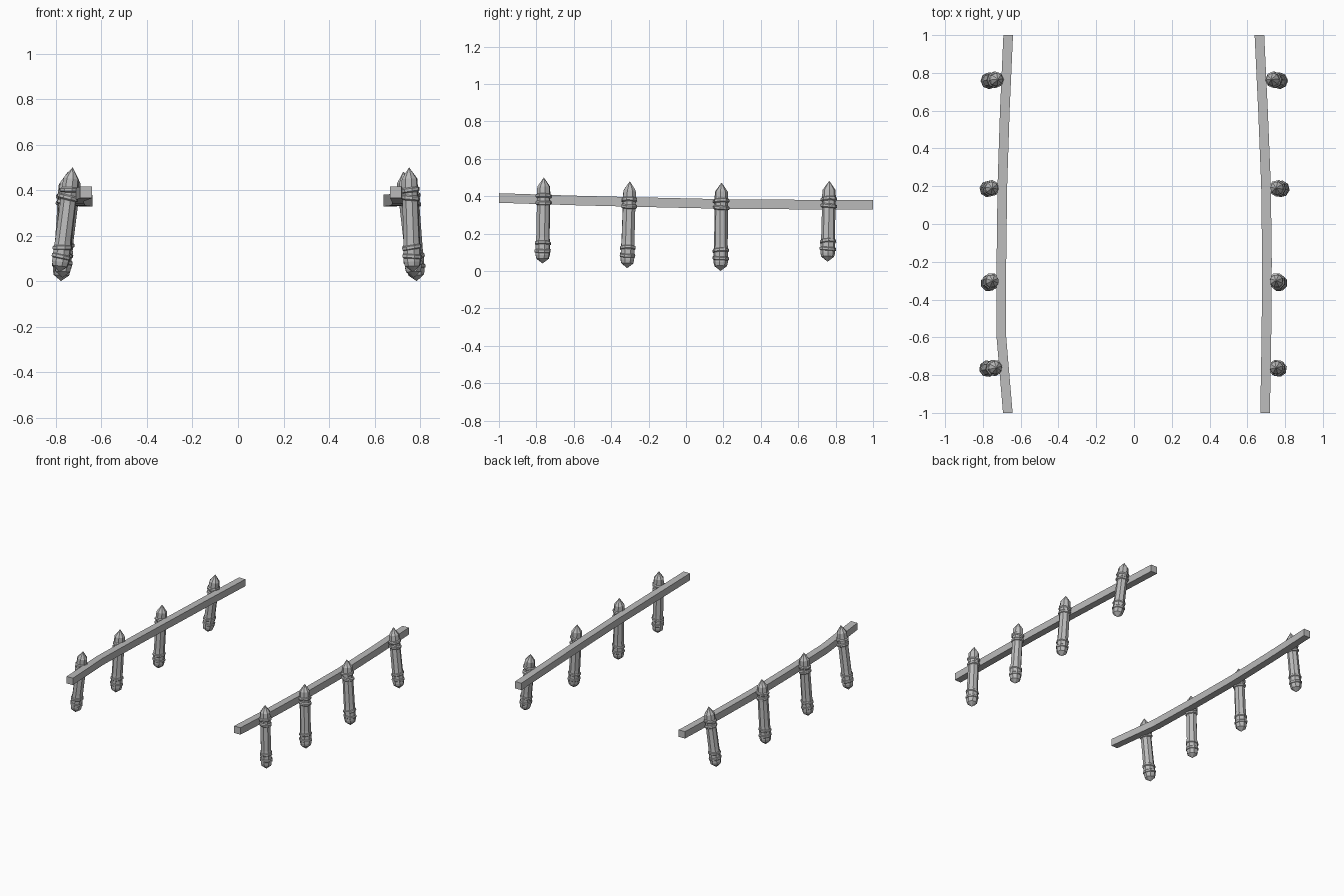
import bpy, bmesh, math
from mathutils import Vector, Matrix

if "Cube" in bpy.data.objects:
    bpy.data.objects.remove(bpy.data.objects["Cube"])

grey = bpy.data.materials.new("weathered grey wood")
grey.diffuse_color = (0.5, 0.5, 0.5, 1)
grey.use_nodes = True
grey.node_tree.nodes["Principled BSDF"].inputs["Base Color"].default_value = grey.diffuse_color


def finish(name, bm):
    bmesh.ops.recalc_face_normals(bm, faces=bm.faces)
    me = bpy.data.meshes.new(name)
    bm.to_mesh(me)
    bm.free()
    me.materials.append(grey)
    ob = bpy.data.objects.new(name, me)
    bpy.context.collection.objects.link(ob)
    return ob


def lathe(bm, profile, matrix, sides=8):
    """Closed spun solid; profile is (radius, height), radius 0 makes a tip."""
    rings = []
    for r, h in profile:
        if r == 0:
            rings.append([bm.verts.new(matrix @ Vector((0, 0, h)))])
        else:
            rings.append([bm.verts.new(matrix @ Vector((
                r * math.cos(2 * math.pi * (i + 0.3) / sides),
                r * math.sin(2 * math.pi * (i + 0.3) / sides), h)))
                for i in range(sides)])
    for a, b in zip(rings, rings[1:]):
        for i in range(sides):
            j = (i + 1) % sides
            if len(a) == 1:
                bm.faces.new((a[0], b[j], b[i]))
            elif len(b) == 1:
                bm.faces.new((a[i], a[j], b[0]))
            else:
                bm.faces.new((a[i], a[j], b[j], b[i]))
    for ring, flip in ((rings[0], True), (rings[-1], False)):
        if len(ring) > 1:
            bm.faces.new(ring[::-1] if flip else ring)


def post(name, bottom, top, spin):
    bottom, top = Vector(bottom), Vector(top)
    axis = top - bottom
    L = axis.length
    frame = (Matrix.Translation(bottom)
             @ Vector((0, 0, 1)).rotation_difference(axis).to_matrix().to_4x4()
             @ Matrix.Rotation(spin, 4, 'Z'))
    bm = bmesh.new()
    # pointed shaft with a slightly thicker foot
    lathe(bm, [(0, 0), (0.034, 0.026), (0.039, 0.045), (0.039, 0.11),
               (0.037, 0.14), (0.036, L - 0.16), (0.037, L - 0.09),
               (0.035, L - 0.05), (0, L)], frame)
    # slanted rope wraps
    for h, tilt in ((0.068, 0.10), (0.108, -0.14),
                    (L - 0.135, 0.12), (L - 0.10, -0.12)):
        m = frame @ Matrix.Translation((0, 0, h)) @ Matrix.Rotation(tilt, 4, 'Y')
        lathe(bm, [(0.036, -0.012), (0.044, -0.006),
                   (0.044, 0.006), (0.036, 0.012)], m)
    finish(name, bm)


def rail(name, path, half=0.0255):
    bm = bmesh.new()
    rings = [[bm.verts.new((x + sx * half, y, z + sz * half))
              for sx, sz in ((-1, -1), (1, -1), (1, 1), (-1, 1))]
             for x, y, z in path]
    for a, b in zip(rings, rings[1:]):
        for i in range(4):
            j = (i + 1) % 4
            bm.faces.new((a[i], a[j], b[j], b[i]))
    bm.faces.new(rings[0][::-1])
    bm.faces.new(rings[-1])
    finish(name, bm)


# posts: bottom x, top x per side, shared y and heights
ys = [(-0.767, -0.76), (-0.315, -0.30), (0.185, 0.19), (0.757, 0.766)]
zs = [(0.04, 0.50), (0.015, 0.48), (0.0, 0.473), (0.05, 0.482)]
xs = {"right": [(0.768, 0.752), (0.772, 0.752), (0.785, 0.752), (0.780, 0.727)],
      "left": [(-0.785, -0.727), (-0.772, -0.748), (-0.778, -0.750), (-0.777, -0.720)]}
for side, pairs in xs.items():
    for k, (xb, xt) in enumerate(pairs):
        post(f"{side}_post_{k + 1}", (xb, ys[k][0], zs[k][0]),
             (xt, ys[k][1], zs[k][1]), 0.2 * k)

# gently bent handrails
stations = [(-1, 0.390), (-0.6, 0.377), (-0.2, 0.367),
            (0.2, 0.358), (0.6, 0.355), (1, 0.354)]
right_x = [0.694, 0.701, 0.704, 0.699, 0.683, 0.664]
left_x = [-0.668, -0.702, -0.702, -0.697, -0.684, -0.666]
for name, row in (("right_rail", right_x), ("left_rail", left_x)):
    rail(name, [(x, y, z) for x, (y, z) in zip(row, stations)])
